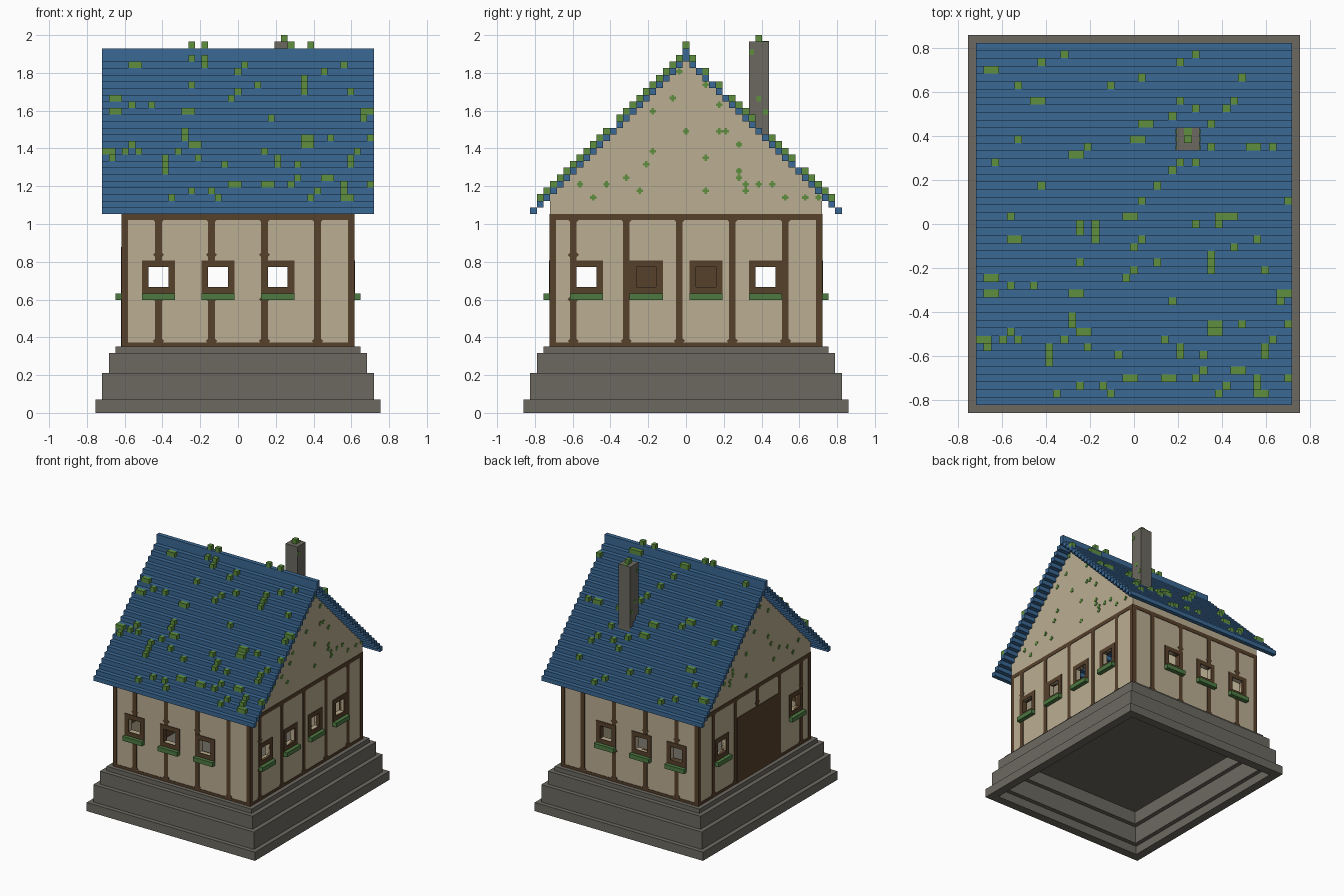
import bpy, bmesh, math, random
from mathutils import Matrix, Vector

cube = bpy.data.objects.get("Cube")
if cube:
    bpy.data.objects.remove(cube, do_unlink=True)

V = 2 / 57            # one block of the building grid; all sizes below are in blocks
random.seed(11)


def material(name, r, g, b):
    lin = [((c / 255 + 0.055) / 1.055) ** 2.4 for c in (r, g, b)] + [1.0]
    m = bpy.data.materials.new(name)
    m.use_nodes = True
    m.diffuse_color = lin
    m.node_tree.nodes["Principled BSDF"].inputs["Base Color"].default_value = lin
    return m


STONE = material("grey_stone", 108, 105, 96)
PLASTER = material("beige_plaster", 187, 174, 146)
TIMBER = material("brown_timber", 86, 65, 43)
SLATE = material("blue_roof", 58, 104, 148)
MOSS = material("green_moss", 94, 142, 62)
LEAF = material("sill_green", 78, 122, 66)

# Wall frames map (along the wall, outward, up) to model space
FRONT = Matrix(((1, 0, 0, 0), (0, -1, 0, 0), (0, 0, 1, 0), (0, 0, 0, 1)))
BACK = Matrix.Identity(4)
LEFT = Matrix(((0, 1, 0, 0), (1, 0, 0, 0), (0, 0, 1, 0), (0, 0, 0, 1)))
RIGHT = Matrix(((0, -1, 0, 0), (1, 0, 0, 0), (0, 0, 1, 0), (0, 0, 0, 1)))


class Part:
    """Collects boxes into one named object."""

    def __init__(self, name, mat):
        self.name, self.mat, self.bm = name, mat, bmesh.new()

    def box(self, u0, u1, d0, d1, z0, z1, frame=BACK, turn=0):
        centre = Vector((u0 + u1, d0 + d1, z0 + z1)) / 2
        m = (Matrix.Scale(V, 4) @ frame @ Matrix.Translation(centre)
             @ Matrix.Rotation(turn, 4, 'Y')
             @ Matrix.Diagonal((u1 - u0, d1 - d0, z1 - z0, 1)))
        bmesh.ops.create_cube(self.bm, size=1, matrix=m)

    def finish(self):
        bmesh.ops.recalc_face_normals(self.bm, faces=self.bm.faces)
        mesh = bpy.data.meshes.new(self.name)
        self.bm.to_mesh(mesh)
        self.bm.free()
        mesh.materials.append(self.mat)
        bpy.context.collection.objects.link(bpy.data.objects.new(self.name, mesh))


# Stepped foundation: hollow rings under a closed floor slab
base = Part("stone_base", STONE)
for hx, hy, z0, z1 in ((21.5, 24.5, 0, 2), (20.5, 23.5, 2, 6), (19.5, 22.5, 6, 9)):
    for s in (-1, 1):
        a, b = sorted((s * hx, s * (hx - 2)))
        base.box(a, b, -hy, hy, z0, z1)
        a, b = sorted((s * hy, s * (hy - 2)))
        base.box(2 - hx, hx - 2, a, b, z0, z1)
base.box(-18.5, 18.5, -21.5, 21.5, 9, 10)
base.finish()

# Walls: frame, half length, outer distance, windows, beams
LONG_W, SHORT_W = (-15, -6, 3, 12), (-12, -3, 6)
LONG_B, SHORT_B = (-17, -9, -1, 7, 15), (-12, -4, 4, 12)
WALLS = {
    "front": (FRONT, 17.5, 20.5, SHORT_W, SHORT_B),
    "back": (BACK, 17.5, 20.5, SHORT_W, SHORT_B),
    "left": (LEFT, 20.5, 17.5, LONG_W, LONG_B),
    "right": (RIGHT, 20.5, 17.5, (-15, 12), LONG_B),
}
for side, (frame, half, out, windows, beams) in WALLS.items():
    # Plaster bands with window openings
    wall = Part(side + "_wall", PLASTER)
    inner = half - (1 if half < 20 else 0)
    wall.box(-inner, inner, out - 1, out, 10, 19, frame)
    wall.box(-inner, inner, out - 1, out, 22, 33, frame)
    edges = [-inner] + [w + k for w in windows for k in (-1.5, 1.5)] + [inner]
    for a, b in zip(edges[::2], edges[1::2]):
        wall.box(a, b, out - 1, out, 19, 22, frame)
    if half > 20:
        for k in range(33, 53):                 # stepped gable
            wall.box(k - 52.5, 52.5 - k, out - 1, out, k, k + 1, frame)
    wall.finish()

    # Timber framing plates with small corner braces
    wood = Part(side + "_timbers", TIMBER)
    face = (out - 0.05, out + 0.1)
    wood.box(-half, half, *face, 10, 10.6, frame)
    wood.box(-half, half, *face, 29.1, 30, frame)
    for s in (-half + 0.45, half - 0.45):
        wood.box(s - 0.45, s + 0.5 if s > 0 else s + 0.45, *face, 10, 30, frame)
    for b in beams:
        if side == "right" and b == -1:         # above the door
            spans = ((25, 30),)
        elif any(abs(b - w) < 3 for w in windows):
            spans = ((10, 18), (23, 30))
        else:
            spans = ((10, 30),)
        for z0, z1 in spans:
            wood.box(b - 0.5, b + 0.5, *face, z0, z1, frame)
            for z in (z0 + 0.85, z1 - 0.85):
                wood.box(b - 0.6, b + 0.6, *face, z - 0.6, z + 0.6, frame, math.pi / 4)
    wood.finish()

    # Window surrounds and planted sills
    trim = Part(side + "_window_frames", TIMBER)
    sill = Part(side + "_window_sills", LEAF)
    for w in windows:
        depth = (out - 1.1, out + 0.18)
        for s in (-2, 2):
            trim.box(w + s - 0.5, w + s + 0.5, *depth, 18, 23, frame)
        trim.box(w - 1.5, w + 1.5, *depth, 18, 19, frame)
        trim.box(w - 1.5, w + 1.5, *depth, 22, 23, frame)
        sill.box(w - 2.5, w + 2.5, out, out + 1, 17, 18, frame)
    trim.finish()
    sill.finish()

# Wide door in the right wall
door = Part("door", TIMBER)
door.box(-8.5, 6.5, 16.4, 17.65, 10, 25, RIGHT)
door.finish()

# Stepped roof rows and raised ridge
roof = Part("roof", SLATE)
for j in range(-23, 24):
    z = 53 - abs(j)
    roof.box(-20.5, 20.5, j - 0.5, j + 0.5, z, 55 if j == 0 else z + 1)
roof.finish()

# Chimney
chimney = Part("chimney", STONE)
chimney.box(5.5, 8.5, 9.5, 12.5, 40, 56)
chimney.finish()

# Moss blocks scattered over the roof, some in small clumps
cells = {(-7, 0), (-5, 0), (8, 0), (11, 0)}
while len(cells) < 125:
    i, j = random.randint(-20, 20), random.choice([-1, 1]) * random.randint(1, 22)
    cells.add((i, j))
    if random.random() < 0.3:
        di, dj = random.choice([(1, 0), (0, 1), (1, 1)])
        cells.add((min(i + di, 20), j + dj))
moss = Part("roof_moss", MOSS)
for i, j in sorted(cells):
    if abs(i - 7) < 3 and abs(j - 11) < 3:
        continue
    z = 55 if j == 0 else 54 - abs(j)
    moss.box(i - 0.5, i + 0.5, j - 0.5, j + 0.5, z, z + 1)
moss.finish()

# Moss on the chimney: a tuft on top and thin patches on its sides
tuft = Part("chimney_moss", MOSS)
tuft.box(6.5, 7.5, 10.5, 11.5, 56, 57)
tuft.box(6.5, 7.5, 11.5, 12.5, 56, 56.1)
for u, z in ((9.9, 54), (11, 47), (12, 45)):
    tuft.box(u - 0.35, u + 0.35, 8.5, 8.6, z, z + 0.8, LEFT)
    tuft.box(u - 0.35, u + 0.35, -5.5, -5.4, z, z + 0.8, RIGHT)
tuft.finish()

# Small cross-shaped moss specks on both gables
SPECKS = ((-16, 34), (-14, 32), (-12, 34), (-9, 35), (-7, 33), (-6, 37), (-5, 39),
          (-5, 45), (-2, 47), (0, 42), (3, 38), (3, 33), (5, 42), (6, 42), (5, 46),
          (8, 40), (8, 36), (8, 35), (9, 34), (9, 33), (11, 34), (13, 34), (15, 32),
          (18, 32), (20, 32), (-1, 51), (3, 49))
for name, frame in (("left", LEFT), ("right", RIGHT)):
    specks = Part(name + "_gable_moss", MOSS)
    for u, k in SPECKS:
        z = k + 0.5
        specks.box(u - 0.48, u + 0.48, 17.4, 17.6, z - 0.2, z + 0.2, frame)
        specks.box(u - 0.2, u + 0.2, 17.4, 17.61, z - 0.48, z + 0.48, frame)
    specks.finish()
